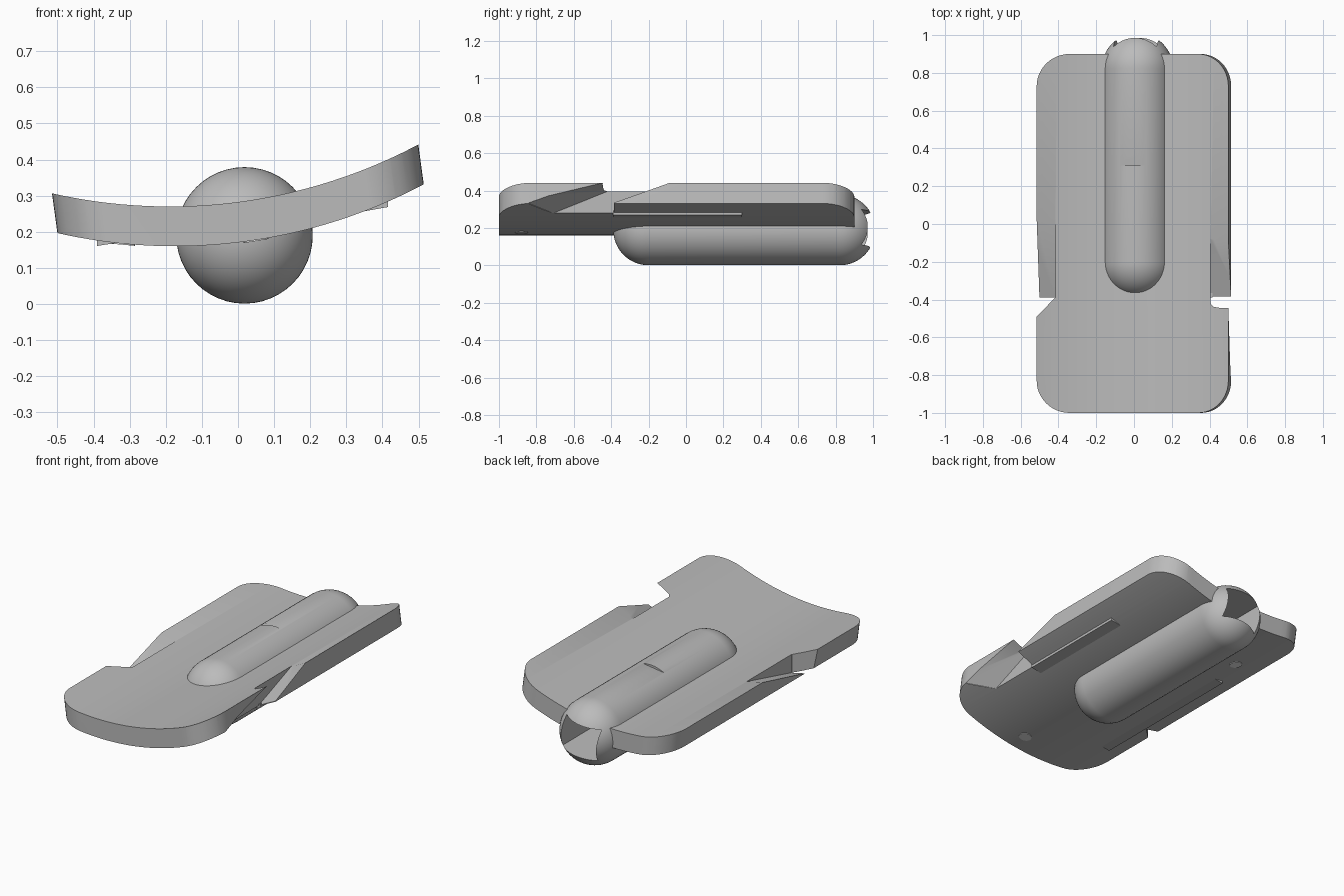
import bpy, bmesh, math
from mathutils import Matrix, Vector

if "Cube" in bpy.data.objects:
    bpy.data.objects.remove(bpy.data.objects["Cube"])


def material(name, value):
    m = bpy.data.materials.new(name)
    m.use_nodes = True
    colour = (value, value, value, 1)
    m.diffuse_color = colour
    m.node_tree.nodes["Principled BSDF"].inputs["Base Color"].default_value = colour
    return m


GREY = material("plain grey", 0.5)
TILT = math.radians(7.75)
SHEAR = math.tan(TILT)
ARC_X, ARC_Z, ARC_R = -0.19, 1.742, 1.472      # centre and radius of the dished top
DROP = Vector((0.015, 0, -0.11))               # from top surface to underside
AXIS_X, AXIS_Z, RADIUS = 0.018, 0.19, 0.189    # capsule


def top_z(x):
    return ARC_Z - math.sqrt(ARC_R ** 2 - (x - ARC_X) ** 2)


def under_z(x):
    return top_z(x - DROP.x) + DROP.z


def finish(name, bm, helper=False):
    bmesh.ops.recalc_face_normals(bm, faces=bm.faces)
    mesh = bpy.data.meshes.new(name)
    bm.to_mesh(mesh)
    bm.free()
    ob = bpy.data.objects.new(name, mesh)
    bpy.context.collection.objects.link(ob)
    mesh.materials.append(GREY)
    ob.hide_render = helper
    return ob


def loft(name, ring_a, ring_b, helper=False):
    """Closed solid between two matching outlines."""
    bm = bmesh.new()
    a = [bm.verts.new(p) for p in ring_a]
    b = [bm.verts.new(p) for p in ring_b]
    n = len(a)
    for i in range(n):
        j = (i + 1) % n
        bm.faces.new((a[i], a[j], b[j], b[i]))
    bm.faces.new(a[::-1])
    bm.faces.new(b)
    return finish(name, bm, helper)


def hull(name, points):
    """Convex cutter around a few points."""
    bm = bmesh.new()
    for p in points:
        bm.verts.new(p)
    bmesh.ops.convex_hull(bm, input=bm.verts)
    return finish(name, bm, True)


def cut(ob, cutter, operation='DIFFERENCE'):
    mod = ob.modifiers.new(cutter.name, 'BOOLEAN')
    mod.operation, mod.object, mod.solver = operation, cutter, 'EXACT'
    bpy.context.view_layer.objects.active = ob
    bpy.ops.object.modifier_apply(modifier=mod.name)


def smooth(ob):
    bpy.ops.object.select_all(action='DESELECT')
    ob.select_set(True)
    bpy.context.view_layer.objects.active = ob
    bpy.ops.object.shade_smooth_by_angle(angle=math.radians(30))


# Dished plate: an arc section swept along y
arc = [Vector((x, 0, top_z(x))) for x in (-0.65 + 1.3 * i / 40 for i in range(41))]
section = arc + [p + DROP for p in reversed(arc)]
plate = loft("curved_plate", [p + Vector((0, -1.2, 0)) for p in section],
             [p + Vector((0, 1.2, 0)) for p in section])


# Rounded, leaning outline that trims the plate
def outline(z):
    ring, r = [], 0.17
    lean = -SHEAR * (z - 0.305)
    corners = ((0.518, 0.9, 0), (-0.515, 0.9, 1), (-0.515, -1, 2), (0.518, -1, 3))
    for x, y, quarter in corners:
        cx, cy = x - math.copysign(r, x), y - math.copysign(r, y)
        for i in range(13):
            a = math.pi / 2 * (quarter + i / 12)
            ring.append((cx + r * math.cos(a) + lean, cy + r * math.sin(a), z))
    return ring


cut(plate, loft("outline_trim", outline(-0.1), outline(0.7), True), 'INTERSECT')

# Sloped clip notches in both long edges
IN, OUT = 0.405, 0.56
ramp = []
for x in (IN, OUT):
    ramp += [(x, -0.08, top_z(x)), (x, -0.39, under_z(x)),
             (x, -0.08, 0.8), (x, -0.39, 0.8)]
cut(plate, hull("left_rear_ramp", ramp))

under = []
for x, start in ((IN, -0.71), (OUT, -0.9)):
    under += [(x, start, under_z(x)), (x, start, 0.1),
              (x, -0.395, top_z(x) + 0.01), (x, -0.385, 0.1)]
    under += [(x, -0.385, top_z(x) + 0.01)]
left_under = hull("left_front_ramp", under)
cut(plate, left_under)

ramp = []
for x in (-0.415, -0.57):
    ramp += [(x, 0.03, top_z(x)), (x, -0.39, under_z(x)),
             (x, 0.03, 0.8), (x, -0.39, 0.8)]
cut(plate, hull("right_rear_ramp", ramp))
cut(plate, hull("right_corner_notch", [(x, y, z) for z in (0.05, 0.7) for x, y in
                                      ((-0.415, -0.388), (-0.57, -0.388), (-0.57, -0.545))]))

# Capsule: half profile spun around its long axis
FRONT, BACK = -0.2, 0.822
profile = []
for i in range(17):
    a = math.pi / 2 * i / 16
    profile.append((FRONT - RADIUS * math.cos(a), RADIUS * math.sin(a)))
for i in range(17):
    a = math.pi / 2 * i / 16
    profile.append((BACK + RADIUS * math.sin(a), RADIUS * math.cos(a)))
bm = bmesh.new()
verts = [bm.verts.new((AXIS_X, y, AXIS_Z + r)) for y, r in profile]
edges = [bm.edges.new(pair) for pair in zip(verts, verts[1:])]
bmesh.ops.spin(bm, geom=verts + edges, cent=(AXIS_X, 0, AXIS_Z), axis=(0, 1, 0),
               angle=math.tau, steps=48, use_merge=True)
bmesh.ops.remove_doubles(bm, verts=bm.verts, dist=0.0005)
capsule = finish("capsule_body", bm)

# Tilted square socket in the rear end
bm = bmesh.new()
turn = Matrix.Translation((AXIS_X, 0.85, AXIS_Z)) @ Matrix.Rotation(-TILT, 4, 'Y')
bmesh.ops.create_cube(bm, size=1, matrix=turn @ Matrix.Diagonal((0.23, 0.5, 0.19, 1)))
socket = finish("socket_cutter", bm, True)
cut(capsule, socket)
cut(plate, socket)

# Thumb notch on top of the capsule
notch = [(x, y, z) for x in (-0.12, 0.1) for y, z in
         ((0.31, 0.366), (0.31, 0.5), (0.375, 0.382), (0.375, 0.5))]
turn = Matrix.Translation((AXIS_X, 0, AXIS_Z)) @ Matrix.Rotation(-TILT, 4, 'Y') \
    @ Matrix.Translation((-AXIS_X, 0, -AXIS_Z))
cut(capsule, hull("thumb_notch", [turn @ Vector(p) for p in notch]))

# Thin wedge strips under both edges
for name, x0, x1, front in (("left_rail", 0.34, 0.415, -0.39),
                            ("right_rail", -0.33, -0.39, -0.68)):
    tri = [(x0, under_z(x0) + 0.002), (x1, under_z(x1) + 0.01), (x1, under_z(x1) - 0.015)]
    loft(name, [(x, front, z) for x, z in tri], [(x, 0.3, z) for x, z in tri])

# Two small round pads on the underside
PALE = material("pale grey", 0.85)
for name, x, y in (("front_pad", 0.05, -0.88), ("rear_pad", -0.32, 0.5)):
    bm = bmesh.new()
    slope = math.asin((x - ARC_X) / ARC_R)
    bmesh.ops.create_cone(bm, cap_ends=True, segments=24, radius1=0.035, radius2=0.035,
                          depth=0.006, matrix=Matrix.Translation((x, y, under_z(x)))
                          @ Matrix.Rotation(-slope, 4, 'Y'))
    pad = finish(name, bm)
    pad.data.materials[0] = PALE

smooth(plate)
smooth(capsule)

# Drop the used cutters
for ob in [o for o in bpy.data.objects if o.type == 'MESH' and o.hide_render]:
    bpy.data.objects.remove(ob)
